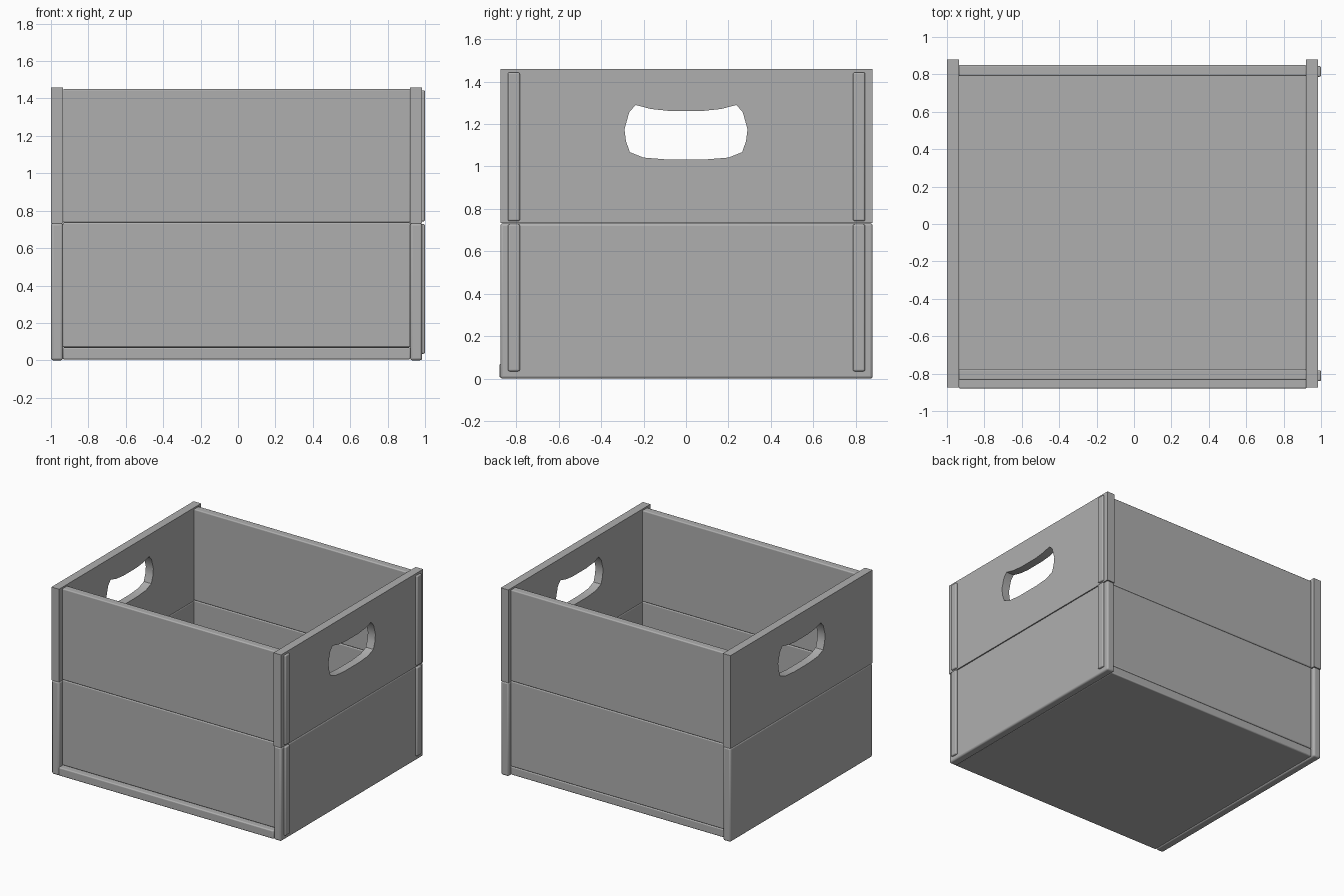
import bpy, bmesh
from math import radians

if "Cube" in bpy.data.objects:
    bpy.data.objects.remove(bpy.data.objects["Cube"])

# Dark grey finish
grey = bpy.data.materials.new("dark_grey")
grey.diffuse_color = (0.43, 0.43, 0.43, 1)
grey.use_nodes = True
grey.node_tree.nodes["Principled BSDF"].inputs["Base Color"].default_value = grey.diffuse_color


def finish(obj, bevel):
    """Rounded plank edges with smooth shading on the bevels only."""
    obj.data.materials.clear()
    obj.data.materials.append(grey)
    if bevel:
        mod = obj.modifiers.new("rounded_edges", 'BEVEL')
        mod.width = bevel
        mod.segments = 3
        mod.limit_method = 'ANGLE'
        mod.angle_limit = radians(40)
    bpy.ops.object.select_all(action='DESELECT')
    obj.select_set(True)
    bpy.context.view_layer.objects.active = obj
    bpy.ops.object.shade_smooth_by_angle(angle=radians(35))


def plank(name, x, y, z, bevel=0.008):
    """Box between (min, max) pairs on each axis."""
    bm = bmesh.new()
    bmesh.ops.create_cube(bm, size=1)
    for v in bm.verts:
        v.co = [(a + b) / 2 + c * (b - a) for (a, b), c in zip((x, y, z), v.co)]
    me = bpy.data.meshes.new(name)
    bm.to_mesh(me)
    bm.free()
    obj = bpy.data.objects.new(name, me)
    bpy.context.collection.objects.link(obj)
    finish(obj, bevel)
    return obj


def handle_board(name, x, y, z, hole):
    """Flat board in the yz plane with a hand hole, as a filled 2D curve."""
    cu = bpy.data.curves.new(name, 'CURVE')
    cu.dimensions = '2D'
    cu.fill_mode = 'BOTH'
    cu.extrude = (x[1] - x[0]) / 2
    outer = [(y[0], z[0]), (y[1], z[0]), (y[1], z[1]), (y[0], z[1])]
    for pts in (outer, hole):
        sp = cu.splines.new('POLY')
        sp.points.add(len(pts) - 1)
        for p, (a, b) in zip(sp.points, pts):
            p.co = (a, b, 0, 1)
        sp.use_cyclic_u = True
    obj = bpy.data.objects.new(name, cu)
    bpy.context.collection.objects.link(obj)
    obj.rotation_euler = (radians(90), 0, radians(90))
    obj.location.x = (x[0] + x[1]) / 2
    bpy.ops.object.select_all(action='DESELECT')
    obj.select_set(True)
    bpy.context.view_layer.objects.active = obj
    bpy.ops.object.convert(target='MESH')
    obj = bpy.context.object
    bm = bmesh.new()
    bm.from_mesh(obj.data)
    bmesh.ops.remove_doubles(bm, verts=bm.verts, dist=1e-5)
    bmesh.ops.recalc_face_normals(bm, faces=bm.faces)
    bm.to_mesh(obj.data)
    bm.free()
    finish(obj, 0)


# Curved hand hole, right half mirrored to the left
half = [(0.09, 1.033), (0.2, 1.042), (0.265, 1.068), (0.283, 1.12), (0.29, 1.175),
        (0.268, 1.255), (0.238, 1.29), (0.165, 1.271), (0.08, 1.262)]
hole = half + [(-a, b) for a, b in reversed(half)]

# End boards: plain lower board, upper board with hand hole
for side, x in (("left", (-1.0, -0.935)), ("right", (0.92, 0.985))):
    plank(f"{side}_end_lower_board", x, (-0.875, 0.88), (0, 0.733), 0.013)
    handle_board(f"{side}_end_upper_board", x, (-0.875, 0.88), (0.733, 1.46), hole)

# Front and back boards, two high, standing on the floor panel
for side, y in (("front", (-0.835, -0.775)), ("back", (0.79, 0.85))):
    plank(f"{side}_lower_board", (-0.937, 0.922), y, (0.07, 0.737))
    plank(f"{side}_upper_board", (-0.937, 0.922), y, (0.737, 1.45))

# Floor panel, overhanging at the front
plank("floor_panel", (-0.937, 0.922), (-0.88, 0.85), (0.005, 0.07))

# Raised battens on the right end
for side, y in (("front", (-0.84, -0.783)), ("back", (0.787, 0.844))):
    plank(f"{side}_lower_batten", (0.96, 1.0), y, (0.035, 0.728))
    plank(f"{side}_upper_batten", (0.96, 1.0), y, (0.743, 1.443))
